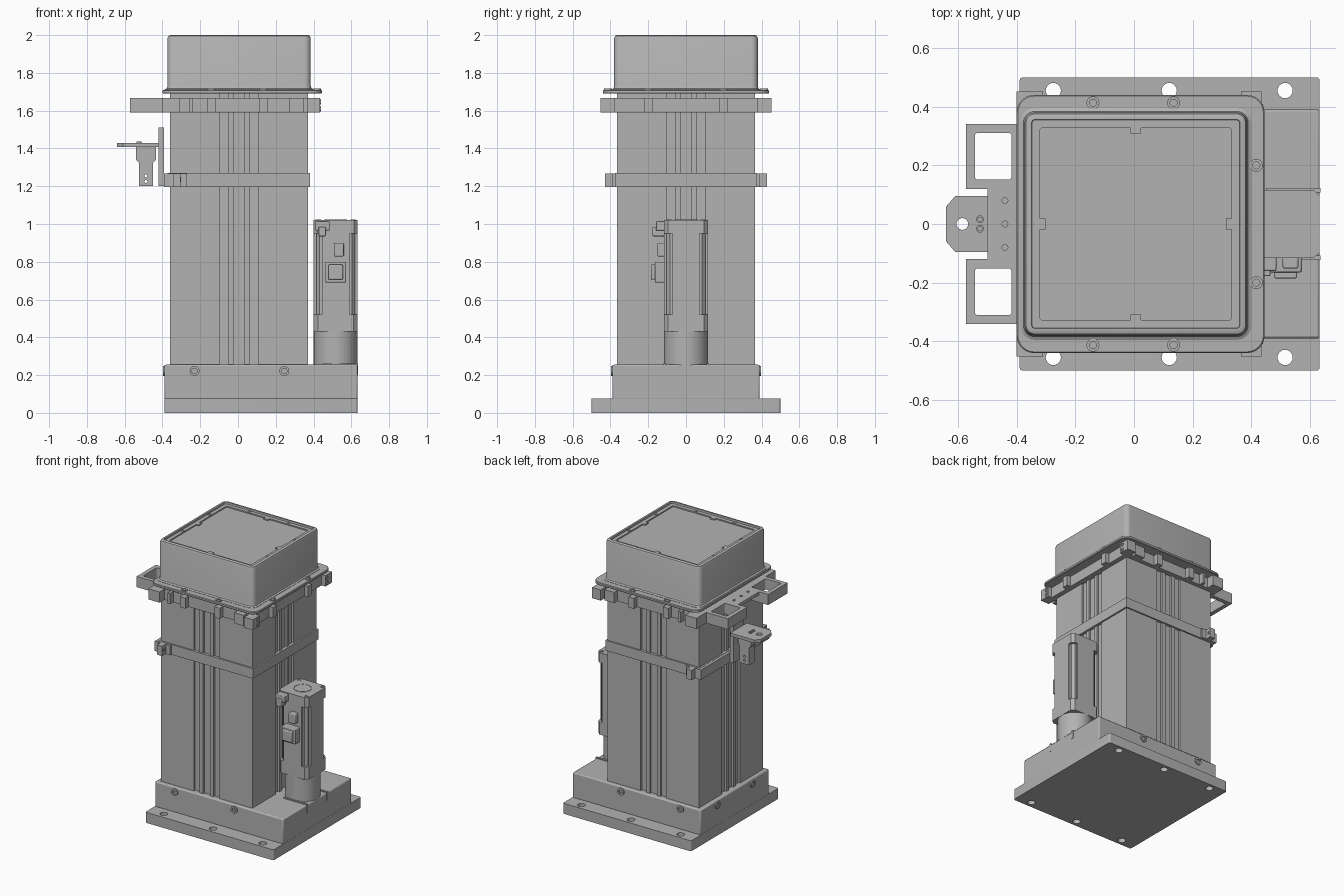
import bpy, bmesh, math
from mathutils import Matrix

if "Cube" in bpy.data.objects:
    bpy.data.objects.remove(bpy.data.objects["Cube"])

grey = bpy.data.materials.new("machine grey")
grey.use_nodes = True
GREY = (0.45, 0.45, 0.45, 1)
grey.diffuse_color = GREY
grey.node_tree.nodes["Principled BSDF"].inputs["Base Color"].default_value = GREY


def add(name, bm, bevel=0):
    mesh = bpy.data.meshes.new(name)
    bmesh.ops.recalc_face_normals(bm, faces=bm.faces)
    bm.to_mesh(mesh)
    bm.free()
    mesh.materials.clear()
    mesh.materials.append(grey)
    ob = bpy.data.objects.new(name, mesh)
    bpy.context.collection.objects.link(ob)
    if bevel:
        mod = ob.modifiers.new("edge", "BEVEL")
        mod.width, mod.segments, mod.limit_method = bevel, 2, "ANGLE"
    bpy.context.view_layer.objects.active = ob
    bpy.ops.object.select_all(action="DESELECT")
    ob.select_set(True)
    bpy.ops.object.shade_smooth_by_angle(angle=math.radians(35))
    return ob


def box(name, x, y, z, bevel=0):
    bm = bmesh.new()
    size = Matrix.Diagonal((x[1] - x[0], y[1] - y[0], z[1] - z[0], 1))
    mid = Matrix.Translation([(a + b) / 2 for a, b in (x, y, z)])
    bmesh.ops.create_cube(bm, size=1, matrix=mid @ size)
    return add(name, bm, bevel)


def rect(x0, x1, y0, y1, r=0, seg=6):
    if not r:
        return [(x0, y0), (x1, y0), (x1, y1), (x0, y1)]
    pts = []
    corners = [(x1 - r, y1 - r), (x0 + r, y1 - r), (x0 + r, y0 + r), (x1 - r, y0 + r)]
    for q, (cx, cy) in enumerate(corners):
        for i in range(seg + 1):
            a = (q + i / seg) * math.pi / 2
            pts.append((cx + r * math.cos(a), cy + r * math.sin(a)))
    return pts


def circle(x, y, r, n=20):
    return [(x + r * math.cos(math.tau * i / n), y + r * math.sin(math.tau * i / n)) for i in range(n)]


def plate(name, outlines, z0, z1, turn=None):
    """Flat shape with holes, extruded between two heights."""
    cu = bpy.data.curves.new(name, "CURVE")
    cu.dimensions, cu.fill_mode, cu.extrude = "2D", "BOTH", (z1 - z0) / 2
    for pts in outlines:
        sp = cu.splines.new("POLY")
        sp.points.add(len(pts) - 1)
        for p, (x, y) in zip(sp.points, pts):
            p.co = (x, y, 0, 1)
        sp.use_cyclic_u = True
    tmp = bpy.data.objects.new(name + " outline", cu)
    bpy.context.collection.objects.link(tmp)
    mesh = tmp.evaluated_get(bpy.context.evaluated_depsgraph_get()).to_mesh()
    bm = bmesh.new()
    bm.from_mesh(mesh)
    bpy.data.objects.remove(tmp)
    bpy.data.curves.remove(cu)
    bmesh.ops.remove_doubles(bm, verts=bm.verts, dist=0.0002)
    bmesh.ops.translate(bm, verts=bm.verts, vec=(0, 0, (z0 + z1) / 2))
    if turn:
        bmesh.ops.transform(bm, matrix=turn, verts=bm.verts)
    return add(name, bm)


def loft(name, x, y, r, steps):
    """Rounded box from (inset, height) steps, closed at both ends."""
    bm = bmesh.new()
    rings = []
    for d, z in steps:
        pts = rect(x[0] + d, x[1] - d, y[0] + d, y[1] - d, max(r - d, 0.008))
        rings.append([bm.verts.new((px, py, z)) for px, py in pts])
    for a, b in zip(rings, rings[1:]):
        for i in range(len(a)):
            j = (i + 1) % len(a)
            bm.faces.new((a[i], a[j], b[j], b[i]))
    bm.faces.new(rings[0])
    bm.faces.new(rings[-1])
    return add(name, bm)


def screw(name, loc, axis="Z", r=0.022, h=0.008):
    """Washer ring with a sunken centre, facing along the axis."""
    turn = {"Z": Matrix(), "-Y": Matrix.Rotation(math.pi / 2, 4, "X"),
            "Y": Matrix.Rotation(-math.pi / 2, 4, "X"),
            "X": Matrix.Rotation(math.pi / 2, 4, "Y"), "-X": Matrix.Rotation(-math.pi / 2, 4, "Y")}[axis]
    place = Matrix.Translation(loc) @ turn
    plate(name, [circle(0, 0, r), circle(0, 0, r * 0.55)], -0.002, h, place)
    plate(name + "_core", [circle(0, 0, r * 0.4, 6)], -0.002, h * 0.6, place)


# Base
holes = [circle(x, s * 0.455, 0.026) for x in (-0.275, 0.12, 0.515) for s in (-1, 1)]
plate("base_plate", [rect(-0.39, 0.633, -0.5, 0.5, 0.012)] + holes, 0, 0.076)
box("base_block", (-0.39, 0.633), (-0.39, 0.39), (0.07, 0.255), 0.008)
for s in (-1, 1):
    for x in (-0.23, 0.245):
        screw("base_screw", (x, s * 0.39, 0.222), "Y" if s > 0 else "-Y", 0.026)
    screw("base_side_screw", (-0.39, s * 0.2, 0.222), "-X", 0.026)
    box("motor_slot_rib", (0.45, 0.636), sorted((s * 0.108, s * 0.122)), (0.2, 0.262))

# Column with three slots on each side
H, D = 0.365, 0.015
side = [(-H, -H)]
for a, b in ((-0.102, -0.055), (-0.028, 0.028), (0.055, 0.102)):
    side += [(a, -H), (a, D - H), (b, D - H), (b, -H)]
outline = []
for q in range(4):
    c, s = round(math.cos(q * math.pi / 2)), round(math.sin(q * math.pi / 2))
    outline += [(c * x - s * y + 0.005, s * x + c * y) for x, y in side]
plate("column", [outline], 0.25, 1.695)

# Lower clamp band with ears
plate("clamp_band", [rect(-0.372, 0.382, -0.375, 0.375), rect(-0.35, 0.36, -0.355, 0.355)], 1.197, 1.27)
box("clamp_side_bar", (-0.392, -0.365), (-0.39, 0.39), (1.197, 1.268))
for s in (-1, 1):
    box("clamp_pad", (-0.39, -0.27), sorted((s * 0.37, s * 0.388)), (1.197, 1.268))
    box("clamp_ear", (-0.345, -0.305), sorted((s * 0.37, s * 0.43)), (1.197, 1.268))
    screw("clamp_screw", (-0.305, s * 0.41, 1.235), "X", 0.011, 0.004)

# Upper collar with ribs and corner lugs
Z = (1.59, 1.667)
plate("collar", [rect(-0.4, 0.405, -0.395, 0.395), rect(-0.35, 0.36, -0.355, 0.355)], *Z)
for s in (-1, 1):
    for x, w in ((-0.25, 0.01), (-0.14, 0.022), (0.135, 0.022), (0.31, 0.038)):
        box("collar_rib", (x - w, x + w), sorted((s * 0.39, s * 0.432)), Z)
    box("collar_side_rib", (0.4, 0.435), (s * 0.2 - 0.022, s * 0.2 + 0.022), Z)
    box("collar_corner_lug", (0.365, 0.435), sorted((s * 0.375, s * 0.452)), Z)
    box("collar_rear_lug", (-0.4, -0.31), sorted((s * 0.39, s * 0.452)), Z)
    for z in (1.61, 1.647):
        screw("lug_screw", (0.435, s * 0.395, z), "X", 0.014, 0.004)

# Side arm: two open frames joined by a plate
for s in (-1, 1):
    plate("arm_frame", [rect(-0.572, -0.39, *sorted((s * 0.12, s * 0.34))),
                        rect(-0.542, -0.418, *sorted((s * 0.152, s * 0.31)), 0.008)], *Z)
plate("arm_plate", [rect(-0.5, -0.39, -0.13, 0.13)] + [circle(-0.44, y, 0.01) for y in (-0.08, 0, 0.08)],
      1.645, 1.667)

# Sensor bracket
tongue = [(-0.64, -0.06), (-0.61, -0.095), (-0.42, -0.095), (-0.42, 0.095), (-0.61, 0.095), (-0.64, 0.06)]
plate("bracket_tongue", [tongue, circle(-0.585, 0, 0.02)], 1.408, 1.43)
box("bracket_upright", (-0.42, -0.392), (-0.06, 0.06), (1.2, 1.51))
upright = Matrix.Rotation(math.pi / 2, 4, "X")
leg = [(-0.54, 1.41), (-0.54, 1.34), (-0.525, 1.325), (-0.525, 1.2), (-0.45, 1.2), (-0.45, 1.325),
       (-0.435, 1.34), (-0.435, 1.41)]
plate("bracket_leg", [leg, circle(-0.488, 1.225, 0.008), circle(-0.488, 1.255, 0.008)], -0.03, 0.03, upright)
for y in (-0.016, 0.016):
    screw("bracket_screw", (-0.525, y, 1.43), "Z", 0.013, 0.006)

# Flange and cap
loft("flange", (-0.4, 0.445), (-0.44, 0.44), 0.06, [(0.004, 1.69), (0, 1.694), (0, 1.706), (0.004, 1.71)])
loft("cap", (-0.373, 0.385), (-0.38, 0.38), 0.035,
     [(-0.015, 1.7), (-0.015, 1.712), (-0.004, 1.718), (0, 1.73), (0, 1.985), (0.005, 1.996), (0.014, 2),
      (0.024, 2), (0.026, 1.988), (0.053, 1.988), (0.053, 1.98)])
for s in (-1, 1):
    for x in (-0.14, 0.135):
        screw("flange_screw", (x, s * 0.413, 1.71))
    screw("flange_side_screw", (0.417, s * 0.2, 1.71))
    for t in (-0.155, 0.155):
        screw("cap_screw", (t + 0.006, s * 0.342, 1.988), "Z", 0.013, 0.003)
        screw("cap_screw", (s * 0.342 + 0.006, t, 1.988), "Z", 0.013, 0.003)
    box("cap_tab", (-0.012, 0.024), sorted((s * 0.308, s * 0.335)), (1.975, 1.988))
    box("cap_side_tab", sorted((s * 0.308 + 0.006, s * 0.335 + 0.006)), (-0.018, 0.018), (1.975, 1.988))

# Motor
MX = 0.517


def notched(h, c, n):
    """Square with chamfered corners, each chamfer stepped in by n."""
    quarter = [(h, -h + c + n), (h, h - c - n), (h - n, h - c - n), (h - n, h - c),
               (h - c, h - n), (h - c - n, h - n)] if n else [(h, h - c), (h - c, h)]
    pts = []
    for q in range(4):
        a, b = round(math.cos(q * math.pi / 2)), round(math.sin(q * math.pi / 2))
        pts += [(MX + a * x - b * y, b * x + a * y) for x, y in quarter]
    return pts


plate("motor_mount", [circle(MX, 0, 0.116, 40)], 0.235, 0.435)
plate("motor_flange", [notched(0.116, 0.022, 0)], 0.43, 0.52)
plate("motor_body", [notched(0.116, 0.03, 0.014)], 0.515, 0.955)
plate("motor_end", [notched(0.116, 0.02, 0)], 0.95, 1.022)
plate("motor_top_ring", [circle(MX, 0, 0.06, 32), circle(MX, 0, 0.056, 32)], 1.02, 1.024)
for sx, sy in ((1, 1), (1, -1), (-1, 1)):
    screw("motor_screw", (MX + sx * 0.092, sy * 0.092, 1.022), "Z", 0.014, 0.003)

# Motor connectors
box("power_socket", (0.462, 0.572), (-0.165, -0.1), (0.69, 0.8), 0.006)
box("power_plug", (0.478, 0.556), (-0.186, -0.16), (0.705, 0.785), 0.006)
box("signal_socket", (0.507, 0.56), (-0.152, -0.1), (0.828, 0.9), 0.006)
box("cable_bracket", (0.41, 0.485), (-0.16, -0.1), (0.965, 1.015), 0.005)
box("cable_plug", (0.425, 0.465), (-0.178, -0.11), (0.935, 0.985), 0.005)
